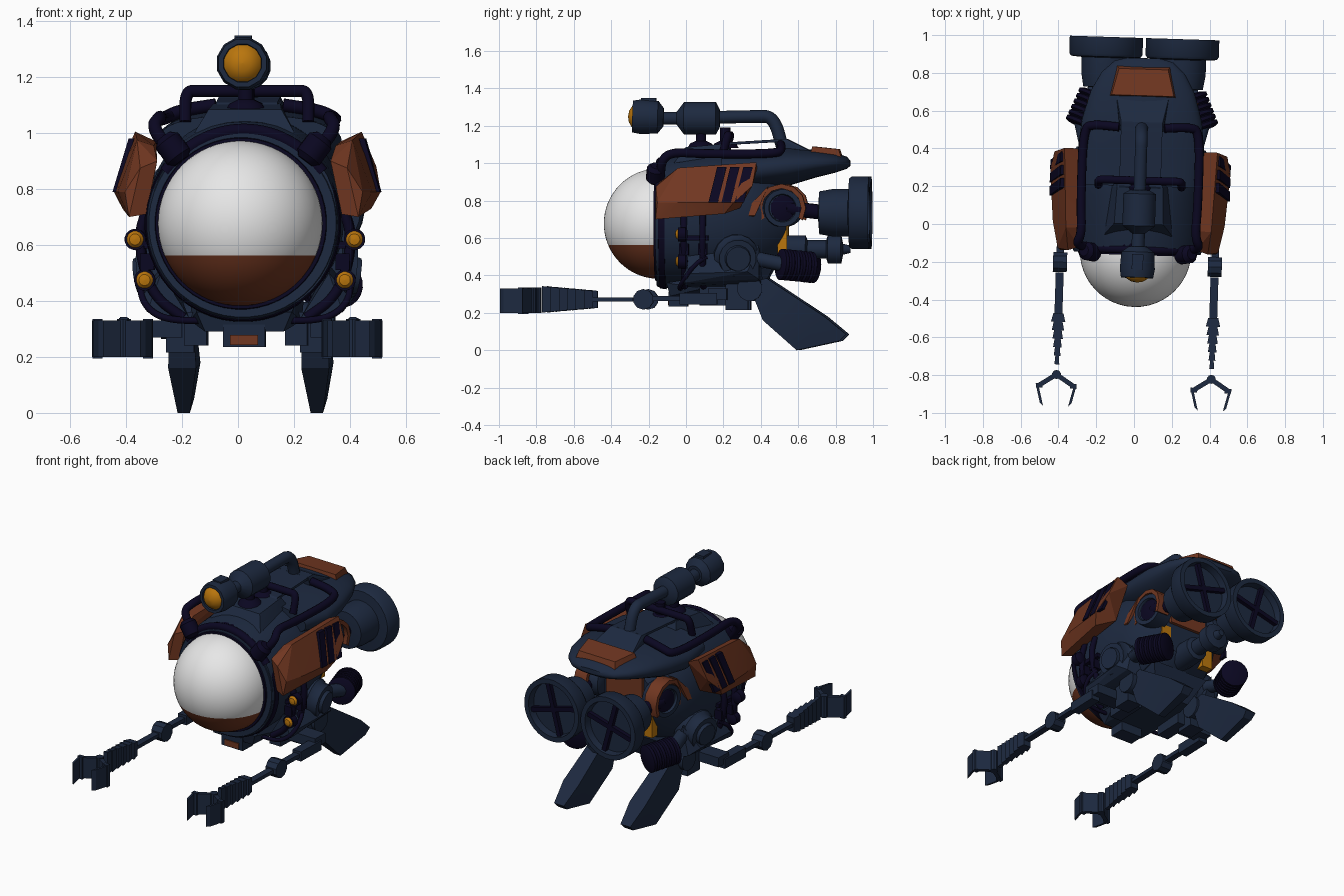
import bpy, bmesh, math
from mathutils import Vector, Matrix

starter = bpy.data.objects.get("Cube")
if starter:
    bpy.data.objects.remove(starter, do_unlink=True)


def material(name, red, green, blue):
    mat = bpy.data.materials.new(name)
    mat.use_nodes = True
    mat.diffuse_color = (red, green, blue, 1)
    shader = mat.node_tree.nodes["Principled BSDF"]
    shader.inputs["Base Color"].default_value = (red, green, blue, 1)
    return mat


navy = material("navy_paint", .012, .022, .05)
dark = material("dark_rubber", .003, .002, .015)
rust = material("rust_orange", .165, .038, .015)
amber = material("amber_glass", .49, .18, .004)
white = material("white_glass", .8, .8, .8)

# The whole craft is turned very slightly
PLACE = Matrix.Translation((.025, 0, 0)) @ Matrix.Rotation(math.radians(-1.8), 4, "Z")
FORWARD, BACK, SIDE, UP = Vector((0, -1, 0)), Vector((0, 1, 0)), Vector((1, 0, 0)), Vector((0, 0, 1))


def finish(bm, name, mats, pair=False, angle=35):
    """Turn a bmesh into an object, with a mirrored twin when pair is set."""
    bmesh.ops.recalc_face_normals(bm, faces=bm.faces)
    for side in (("left_", "right_") if pair else ("",)):
        if side == "right_":
            bmesh.ops.scale(bm, vec=(-1, 1, 1), verts=bm.verts)
            bmesh.ops.reverse_faces(bm, faces=bm.faces)
        mesh = bpy.data.meshes.new(side + name)
        bm.to_mesh(mesh)
        mesh.transform(PLACE)
        for mat in mats:
            mesh.materials.append(mat)
        for face in mesh.polygons:
            face.use_smooth = True
        mesh.set_sharp_from_angle(angle=math.radians(angle))
        bpy.context.collection.objects.link(bpy.data.objects.new(side + name, mesh))
    bm.free()


def loft(name, rings, mat, pair=False, angle=35):
    """Skin a row of equal rings and cap both ends."""
    bm = bmesh.new()
    loops = [[bm.verts.new(point) for point in ring] for ring in rings]
    count = len(loops[0])
    for low, high in zip(loops, loops[1:]):
        for i in range(count):
            j = (i + 1) % count
            bm.faces.new((low[i], low[j], high[j], high[i]))
    bm.faces.new(loops[0])
    bm.faces.new(loops[-1])
    finish(bm, name, [mat], pair, angle)


def circle(center, axis, radius, sides):
    turn = axis.to_track_quat("Z", "Y")
    steps = [math.tau * (i + .5) / sides for i in range(sides)]
    return [Vector(center) + turn @ Vector((math.cos(a), math.sin(a), 0)) * radius for a in steps]


def turned(name, base, axis, profile, mat, sides=24, pair=False):
    """Lathe (distance, radius) pairs about an axis."""
    axis = Vector(axis).normalized()
    rings = [circle(Vector(base) + axis * d, axis, max(r, .001), sides) for d, r in profile]
    loft(name, rings, mat, pair)


def rod(name, start, end, radius, mat, sides=16, pair=False):
    span = Vector(end) - Vector(start)
    turned(name, start, span, [(0, radius), (span.length, radius)], mat, sides, pair)


def tube(name, path, radius, mat, pair=False):
    """Sweep a circle along a corner-rounded path."""
    pts = [Vector(p) for p in path]
    for _ in range(3):
        cut = [pts[0]]
        for a, b in zip(pts, pts[1:]):
            cut += [a.lerp(b, .25), a.lerp(b, .75)]
        pts = cut + [pts[-1]]
    heading = (pts[1] - pts[0]).normalized()
    ring = [p - pts[0] for p in circle(pts[0], heading, radius, 10)]
    rings = []
    for i, p in enumerate(pts):
        ahead = (pts[min(i + 1, len(pts) - 1)] - pts[max(i - 1, 0)]).normalized()
        turn = heading.rotation_difference(ahead)
        ring = [turn @ v for v in ring]
        heading = ahead
        rings.append([p + v for v in ring])
    loft(name, rings, mat, pair, 60)


def solid(name, points, mat, pair=False):
    """Convex faceted block around the points."""
    bm = bmesh.new()
    for p in points:
        bm.verts.new(p)
    result = bmesh.ops.convex_hull(bm, input=bm.verts)
    spare = {v for v in result["geom_interior"] if isinstance(v, bmesh.types.BMVert)}
    bmesh.ops.delete(bm, geom=list(spare), context="VERTS")
    bmesh.ops.dissolve_limit(bm, angle_limit=.02, verts=bm.verts, edges=bm.edges)
    finish(bm, name, [mat], pair, 15)


def both(rows):
    """Repeat (half width, y, z) rows on both sides of the middle."""
    return [(s * w, y, z) for s in (-1, 1) for w, y, z in rows]


def box(name, center, size, mat, pair=False, spin=Matrix.Identity(3)):
    w, d, h = Vector(size) / 2
    corners = both([(w, y, z) for y in (-d, d) for z in (-h, h)])
    solid(name, [Vector(center) + spin @ Vector(c) for c in corners], mat, pair)


def section(y, half, low, high, power, sides=40):
    """Rounded-square hull section."""
    def bulge(t):
        return math.copysign(abs(t) ** (2 / power), t)
    angles = [math.tau * i / sides for i in range(sides)]
    mid, tall = (low + high) / 2, (high - low) / 2
    return [Vector((half * bulge(math.cos(a)), y, mid + tall * bulge(math.sin(a)))) for a in angles]


# Hull, overhanging tail and roof
hull = [(-.15, .335, .345, 1.02), (-.05, .345, .34, 1.04), (.15, .35, .35, 1.06),
        (.32, .335, .38, 1.065), (.45, .28, .44, 1.0), (.54, .2, .52, .9)]
loft("hull", [section(*row, 2.15) for row in hull], navy)
tail = [(.2, .31, .9, 1.065), (.38, .335, .86, 1.07), (.55, .318, .88, 1.085), (.7, .275, .925, 1.07),
        (.8, .22, .95, 1.055), (.86, .155, .97, 1.035), (.878, .09, .985, 1.015)]
loft("tail_canopy", [section(*row, 2.3) for row in tail], navy)
solid("roof_hatch", both([(.18, -.06, 1.0), (.13, 0, 1.085), (.12, .22, 1.105), (.14, .25, 1.05)]), navy)
solid("roof_bridge", both([(.11, .18, 1.095), (.11, .2, 1.11), (.11, .53, 1.13), (.11, .53, 1.115)]), navy)
solid("bridge_foot", both([(.11, .49, 1.128), (.11, .54, 1.13), (.12, .5, 1.06), (.14, .68, 1.06)]), navy)
solid("tail_plate", both([(.18, .67, 1.04), (.165, .68, 1.09), (.13, .82, 1.075), (.14, .835, 1.03)]), rust)
box("rear_panel", (0, .53, .8), (.26, .06, .17), rust)
box("rear_window", (.155, .52, .595), (.07, .05, .18), amber, True)

# Two-tone dome and collar
bm = bmesh.new()
bmesh.ops.create_uvsphere(bm, u_segments=48, v_segments=32, radius=.295,
                          matrix=Matrix.Translation((-.012, -.145, .677)))
bmesh.ops.bisect_plane(bm, geom=bm.verts[:] + bm.edges[:] + bm.faces[:], plane_co=(0, 0, .563), plane_no=UP)
for face in bm.faces:
    face.material_index = int(face.calc_center_median().z < .563)
finish(bm, "dome", [white, rust])
turned("dome_collar", (-.01, -.165, .677), BACK, [(0, .294), (0, .305), (.02, .31), (.05, .31)], dark, 48)
turned("hull_rim", (-.004, -.155, .677), BACK, [(0, .3), (0, .335), (.02, .345), (.07, .345)], navy, 48)
turned("rim_band", (-.004, -.14, .677), BACK, [(0, .335), (.002, .347), (.035, .352), (.036, .33)], dark, 48)
tube("brow_pipe", [(.332 * math.sin(a / 4), -.135, .68 + .332 * math.cos(a / 4)) for a in range(-4, 5)], .024, dark)

# Shoulder armour with three louvers
solid("shoulder_panel", [(.31, -.13, .9), (.37, -.15, .875), (.425, -.14, .79), (.41, -.15, .7), (.35, -.13, .71),
      (.325, -.03, .955), (.385, -.03, .975), (.455, 0, .79), (.33, .39, .97), (.405, .39, 1.005),
      (.458, .37, .88), (.477, .27, .79), (.445, .22, .73), (.35, .3, .76)], rust, True)
for number, y in enumerate((.205, .275, .345)):
    solid(f"louver_{number}", [(x + off, y + dy + w, z) for off in (-.012, .008) for w in (-.025, .025)
          for x, dy, z in ((.414, 0, .98), (.47, -.045, .79))], dark, True)

# Roof pipes
tube("roof_pipe", [(.25, -.13, .92), (.33, -.12, 1.02), (.3, -.06, 1.06), (.31, .1, 1.05), (.31, .5, 1.05),
                   (.25, .52, 1.08), (.12, .51, 1.1)], .024, dark, True)
turned("pipe_joint", (.22, -.16, .9), (.6, .1, .8), [(0, .03), (.02, .05), (.09, .05), (.11, .03)], dark, 12, True)
tube("roof_rail", both([(.22, .2, 1.04), (.22, .23, 1.15), (.17, .23, 1.15)])[:3] +
     both([(.22, .2, 1.04), (.22, .23, 1.15), (.17, .23, 1.15)])[:2:-1], .022, dark)

# Searchlight on its mast
tube("mast", [(0, .52, 1.07), (0, .47, 1.25), (0, .37, 1.25), (0, .15, 1.245)], .034, navy)
turned("mast_motor", (0, .18, 1.24), FORWARD, [(0, .05), (.02, .088), (.19, .088), (.23, .035), (.32, .035)], navy, 16)
turned("searchlight", (0, -.12, 1.245), (0, -1, .03),
       [(0, .05), (.03, .09), (.12, .096), (.165, .088), (.165, .07), (.15, .068)], navy, 12)
turned("searchlight_lens", (0, -.27, 1.249), (0, -1, .03), [(0, .068), (.02, .055), (.035, .03), (.04, 0)], amber)
box("searchlight_fin", (0, -.2, 1.333), (.06, .08, .03), navy)
for y in (.08, .21):
    turned("mast_post", (0, y, 1.08), UP, [(0, .075), (.025, .06), (.04, .028), (.11, .028)], dark, 12)

# Side lamps and cage tubes
for x, z in ((.392, .62), (.358, .475)):
    turned("lamp_housing", (x, .02, z), FORWARD, [(0, .02), (.01, .038), (.05, .038), (.05, .03)], dark, 16, True)
    turned("lamp_lens", (x, -.03, z), FORWARD, [(0, .03), (.012, .02), (.016, 0)], amber, 16, True)
for y in (0, .1):
    tube("cage_tube", [(.35, y, .73), (.38, y, .64), (.365, y, .52), (.32, y, .41), (.22, y, .34)], .018, dark, True)
    box("cage_bracket", (.35, y, .54), (.05, .05, .06), dark, True)
tube("lower_hose", [(.1, -.02, .33), (.28, -.03, .33), (.36, 0, .38), (.38, .06, .46), (.35, .12, .5)], .012, dark, True)
box("cage_band", (.345, .05, .6), (.03, .16, .025), dark, True)

# Side turbine and lower chassis
turned("side_turbine", (.25, .27, .51), (1, .15, -.15), [(0, .12), (.07, .12), (.09, .104), (.13, .1),
       (.13, .07), (.15, .065)], navy, 16, True)
solid("side_skirt", [(.2, .0, .34), (.35, 0, .36), (.375, .03, .41), (.385, .34, .42), (.34, .4, .38),
                     (.3, .0, .5), (.3, .4, .56), (.22, .42, .34)], navy, True)
solid("chassis", both([(.17, -.1, .36), (.14, -.08, .29), (.12, .4, .3), (.2, .48, .46), (.2, .1, .33)]), navy)
box("chin_block", (0, -.04, .275), (.15, .1, .08), navy)
box("chin_plate", (0, -.092, .26), (.1, .008, .035), rust)
box("chassis_block", (.18, .18, .3), (.08, .2, .12), navy, True)

# Swivel hubs, fenders and main thrusters
turned("swivel_hub", (.16, .5, .76), (1, .2, 0), [(0, .07), (.02, .1), (.13, .1), (.13, .075), (.115, .07)],
       navy, 20, True)
turned("swivel_cap", (.25, .525, .76), (1, .2, 0), [(0, .07), (.025, .07), (.035, .04)], dark, 12, True)
arc = [math.radians(a) for a in range(-30, 211, 30)]
loft("fender", [[(x, .52 + r * math.cos(a), .76 + r * math.sin(a)) for x, r in
     ((.21, .105), (.295, .105), (.295, .13), (.21, .13))] for a in arc], rust, True)
solid("fender_root", [(.24, .3, .68), (.325, .3, .72), (.295, .45, .88), (.21, .45, .88), (.325, .38, .72)], rust, True)
rod("thruster_arm", (.25, .54, .76), (.2, .75, .735), .04, dark, 12, True)
turned("thruster", (.202, .715, .735), BACK, [(0, .06), (.005, .115), (.08, .128), (.16, .128), (.165, .185),
       (.18, .195), (.27, .195), (.27, .165), (.225, .16), (.225, 0)], navy, 32, True)
for angle in (15, 105):
    box("thruster_vane", (.202, .957, .735), (.33, .025, .028), dark, True,
        Matrix.Rotation(math.radians(angle), 3, "Y"))

# Ribbed ballast pods, toed inwards, and small tail drive
ribs = [(i * .032 + d, r) for i in range(6) for d, r in ((0, .07), (.008, .084), (.025, .084))]
turned("ballast_pod", (.33, .51, .46), (-.42, 1, -.1), ribs + [(.195, .06)], dark, 20, True)
rod("pod_strut", (.27, .33, .5), (.32, .53, .46), .04, navy, 12, True)
turned("tail_drive", (0, .42, .54), BACK, [(0, .08), (.22, .075), (.23, .05), (.33, .05), (.34, .08), (.41, .08),
                                           (.42, .03), (.46, .02)], navy, 12)

# Landing fins
rod("fin_hub", (.18, .35, .33), (.31, .35, .33), .068, navy, 12, True)
solid("landing_fin", [(.238 + w, y, z) for w, y, z in both(
      [(.042, .34, .36), (.042, .44, .385), (.055, .75, .18), (.035, .865, .085), (.03, .83, .05),
       (.022, .6, 0), (.05, .42, .16)])], navy, True)
box("fin_bracket", (.24, .28, .285), (.1, .12, .14), navy, True)

# Manipulator arms
box("shoulder_link", (.33, .18, .3), (.2, .1, .06), navy, True)
box("arm_base", (.41, .08, .275), (.06, .2, .06), navy, True)
box("upper_rod", (.41, -.08, .277), (.04, .18, .025), navy, True)
rod("elbow", (.373, -.215, .272), (.447, -.215, .272), .055, navy, 10, True)
box("lower_rod", (.41, -.38, .272), (.042, .22, .022), navy, True)
for i in range(6):
    y, wide, tall = -.485 - i * .045, .038 - i * .005, .045 + i * .004
    solid(f"wrist_rib_{i}", [(.41 + s * w, yy, .272 + t * h) for s in (-1, 1) for t in (-1, 1)
          for w, yy, h in ((wide * .7, y, tall), (wide, y - .046, tall + .006))], navy, True)
rod("claw_hinge", (.41, -.81, .2), (.41, -.81, .335), .024, navy, 10, True)
for s in (-1, 1):
    for part, a, b in (("knuckle", (0, -.81), (.1, -.875)), ("finger", (.1, -.87), (.075, -.97))):
        solid(f"claw_{part}", [(.41 + s * (x + w), y + w, z) for x, y in (a, b) for w in (-.009, .009)
              for z in (.2, .33)], navy, True)
    box("claw_band", (.41 + s * .09, -.87, .265), (.035, .025, .14), navy, True)
